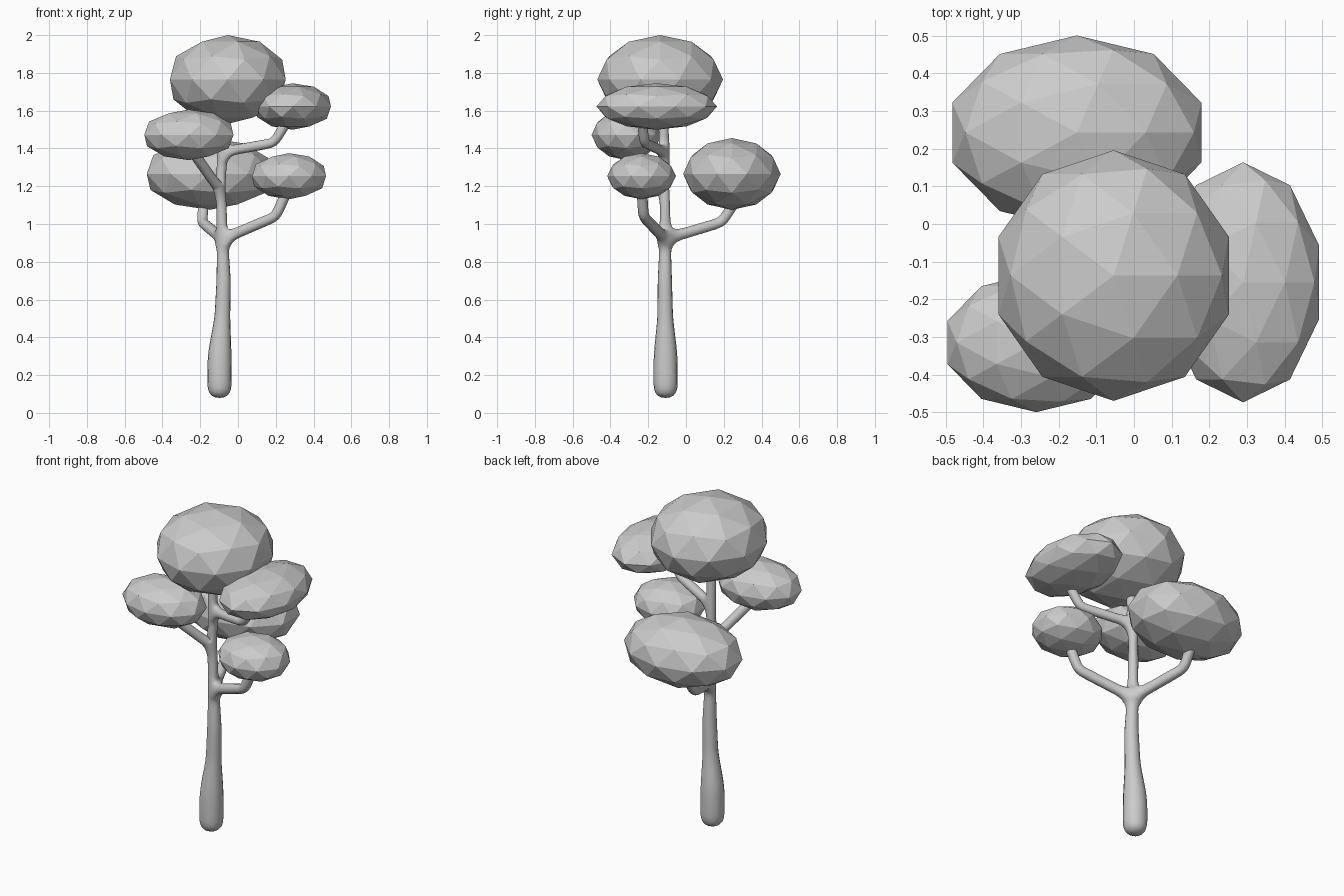
import bpy

if "Cube" in bpy.data.objects:
    bpy.data.objects.remove(bpy.data.objects["Cube"])

# Trunk and branches: a skeleton of (x, y, z, radius) points, thickened by skin
points = [
    (-0.098, -0.108, 0.07, 0.070), (-0.098, -0.108, 0.30, 0.070),
    (-0.083, -0.110, 0.50, 0.045), (-0.076, -0.112, 0.70, 0.041),
    (-0.082, -0.110, 0.92, 0.031), (-0.090, -0.112, 1.17, 0.028),
    (-0.085, -0.112, 1.38, 0.028), (-0.080, -0.125, 1.62, 0.028),
]
links = [(i, i + 1) for i in range(len(points) - 1)]
branches = [
    (4, [(0.20, -0.225, 1.04, 0.030), (0.27, -0.235, 1.20, 0.030)]),
    (4, [(-0.19, 0.19, 1.01, 0.030), (-0.18, 0.28, 1.15, 0.030)]),
    (5, [(-0.23, -0.28, 1.37, 0.030), (-0.25, -0.31, 1.43, 0.030)]),
    (6, [(0.19, -0.22, 1.43, 0.028), (0.27, -0.235, 1.56, 0.028)]),
]
for start, path in branches:
    previous = start
    for p in path:
        points.append(p)
        links.append((previous, len(points) - 1))
        previous = len(points) - 1

mesh = bpy.data.meshes.new("trunk_and_branches")
mesh.from_pydata([p[:3] for p in points], links, [])
trunk = bpy.data.objects.new("trunk_and_branches", mesh)
bpy.context.collection.objects.link(trunk)
skin = trunk.modifiers.new("Skin", "SKIN")
skin.use_smooth_shade = True
for vert, p in zip(mesh.skin_vertices[0].data, points):
    vert.radius = (p[3], p[3])
subsurf = trunk.modifiers.new("Subdivision", "SUBSURF")
subsurf.levels = subsurf.render_levels = 2

# Leaf clumps: flattened low-poly icospheres
clumps = {
    "top_leaves": ((-0.054, -0.137, 1.765), (0.322, 0.333, 0.235)),
    "upper_right_leaves": ((0.290, -0.155, 1.622), (0.212, 0.319, 0.123)),
    "left_leaves": ((-0.260, -0.315, 1.472), (0.248, 0.185, 0.134)),
    "back_leaves": ((-0.152, 0.243, 1.265), (0.348, 0.258, 0.190)),
    "lower_right_leaves": ((0.270, -0.235, 1.253), (0.206, 0.182, 0.122)),
}
for name, (center, radii) in clumps.items():
    bpy.ops.mesh.primitive_ico_sphere_add(subdivisions=2, radius=1, location=center)
    leaves = bpy.context.object
    leaves.name = name
    leaves.scale = radii
